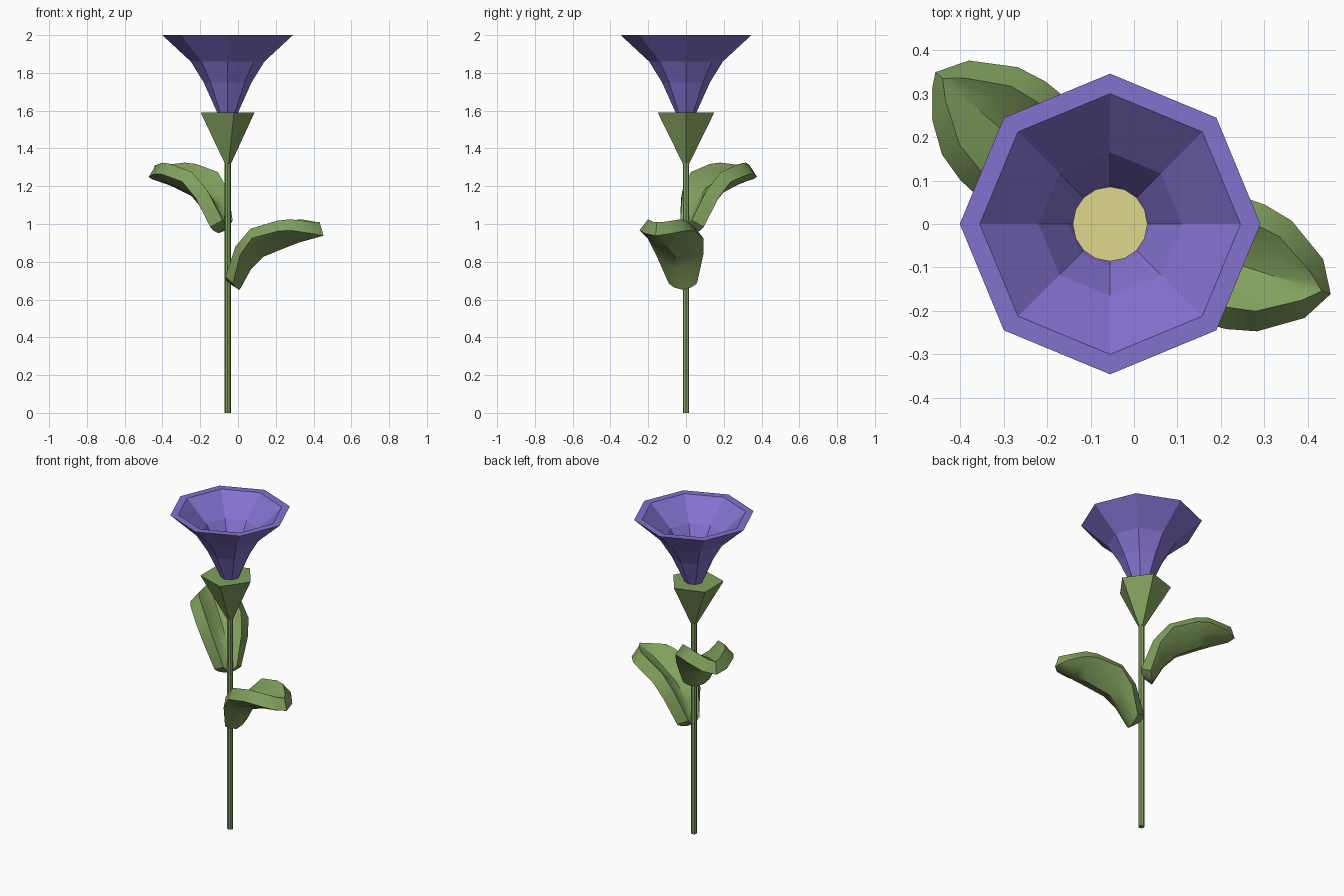
import bpy, bmesh, math
from mathutils import Vector

if "Cube" in bpy.data.objects:
    bpy.data.objects.remove(bpy.data.objects["Cube"])

CX = -0.055  # stem axis


def material(name, rgb):
    m = bpy.data.materials.new(name)
    m.diffuse_color = (*rgb, 1)
    m.use_nodes = True
    m.node_tree.nodes["Principled BSDF"].inputs["Base Color"].default_value = m.diffuse_color
    return m


GREEN = material("leaf_green", (0.22, 0.35, 0.11))
PURPLE = material("petal_purple", (0.23, 0.165, 0.62))
YELLOW = material("pollen_yellow", (0.74, 0.68, 0.26))


def make_object(name, bm, mat):
    me = bpy.data.meshes.new(name)
    bm.to_mesh(me)
    bm.free()
    ob = bpy.data.objects.new(name, me)
    bpy.context.collection.objects.link(ob)
    me.materials.append(mat)
    return ob


def lathe(name, rings, sides, mat):
    """Loft rings of (radius, z, centre x) and cap both ends."""
    bm = bmesh.new()
    loops = []
    for r, z, cx in rings:
        loops.append([bm.verts.new((cx + r * math.cos(math.tau * i / sides),
                                    r * math.sin(math.tau * i / sides), z))
                      for i in range(sides)])
    for a, b in zip(loops, loops[1:]):
        for i in range(sides):
            j = (i + 1) % sides
            bm.faces.new((a[i], a[j], b[j], b[i]))
    bm.faces.new(loops[0][::-1])
    bm.faces.new(loops[-1])
    bmesh.ops.recalc_face_normals(bm, faces=bm.faces)
    return make_object(name, bm, mat)


def leaf(name, angle, lift):
    # rows: distance from stem, half width, midrib height, edge rise
    rows = [(0.0, 0.04, 0.69, 0.03), (0.07, 0.085, 0.805, 0.075),
            (0.16, 0.105, 0.89, 0.085), (0.31, 0.102, 0.95, 0.068),
            (0.38, 0.09, 0.975, 0.05), (0.473, 0.034, 1.0, 0.012),
            (0.511, 0.0, 1.01, 0.0)]
    cols = (-1, -0.5, 0, 0.5, 1)
    d = Vector((math.cos(angle), math.sin(angle), 0))
    side = Vector((-d.y, d.x, 0))
    bm = bmesh.new()
    grid = [[bm.verts.new(Vector((CX, 0, z + lift + rise * abs(c) ** 1.5))
                          + d * u + side * w * c) for c in cols]
            for u, w, z, rise in rows]
    for a, b in zip(grid, grid[1:]):
        for i in range(len(cols) - 1):
            bm.faces.new((a[i], b[i], b[i + 1], a[i + 1]))
    bmesh.ops.remove_doubles(bm, verts=bm.verts, dist=0.0005)
    ob = make_object(name, bm, GREEN)
    mod = ob.modifiers.new("thickness", 'SOLIDIFY')
    mod.thickness = 0.075
    mod.offset = -1
    bpy.ops.object.select_all(action='DESELECT')
    ob.select_set(True)
    bpy.context.view_layer.objects.active = ob
    bpy.ops.object.modifier_apply(modifier=mod.name)
    bpy.ops.object.shade_smooth_by_angle(angle=math.radians(35))


# Stem
lathe("stem", [(0.017, 0, CX), (0.017, 1.36, CX)], 8, GREEN)

# Five-sided calyx under the flower
lathe("calyx", [(0.018, 1.32, CX), (0.1575, 1.59, CX - 0.015)], 5, GREEN)

# Trumpet flower: outside up, over the flat rim, inside down
trumpet = [(0.053, 1.57), (0.055, 1.59), (0.127, 1.75), (0.195, 1.86), (0.346, 2.0),
           (0.30, 2.0), (0.165, 1.875), (0.096, 1.765), (0.03, 1.61)]
lathe("trumpet_petals", [(r, z, CX) for r, z in trumpet], 8, PURPLE)

# Pistil inside the flower
lathe("pistil", [(0.025, 1.6, CX), (0.086, 1.82, CX)], 16, YELLOW)

# Two leaves
leaf("lower_leaf", math.radians(-17.6), 0)
leaf("upper_leaf", math.radians(139), 0.3)
